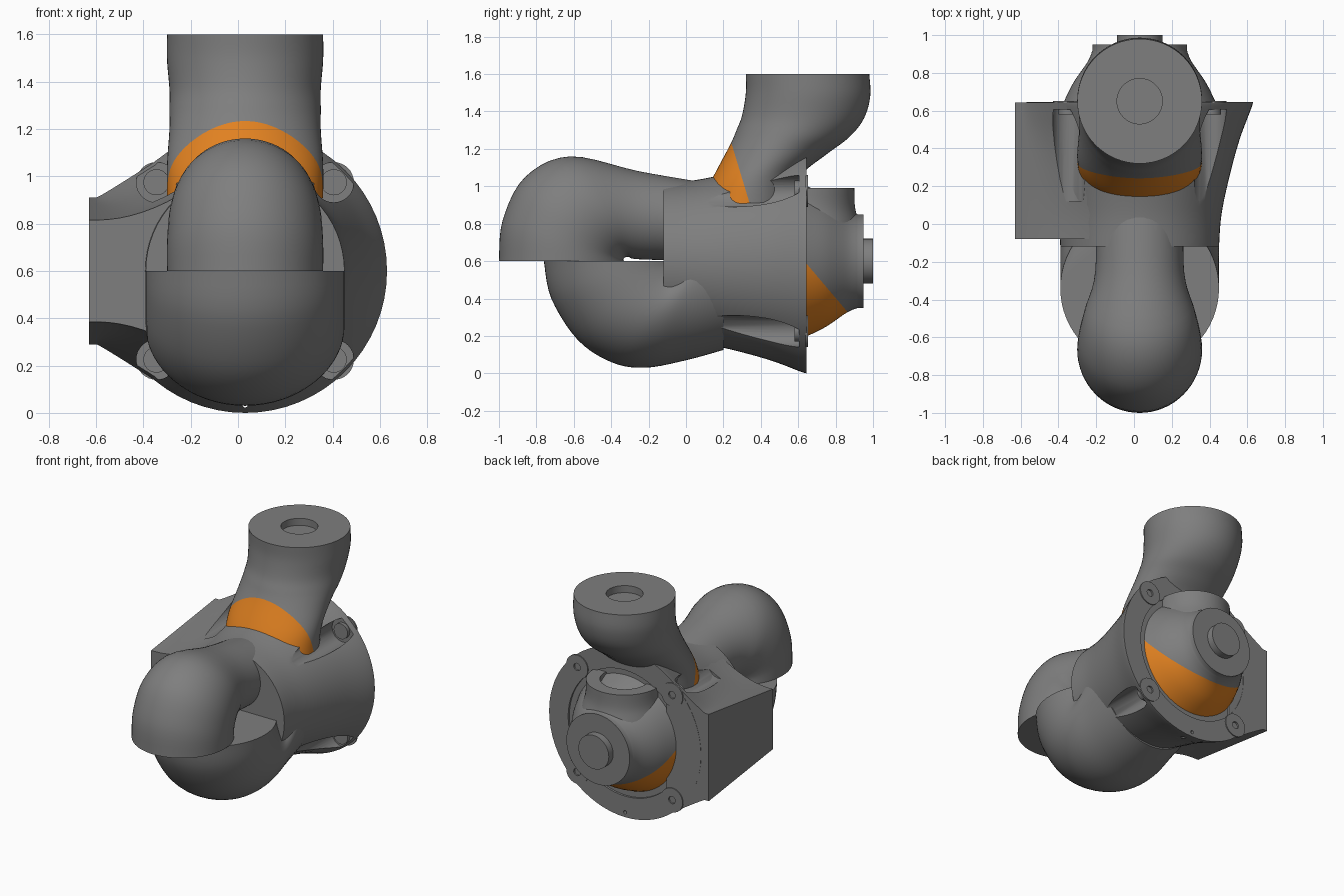
import bpy, bmesh
from math import sin, cos, pi, radians
from mathutils import Vector

if "Cube" in bpy.data.objects:
    bpy.data.objects.remove(bpy.data.objects["Cube"], do_unlink=True)

CX, CZ = 0.03, 0.6      # main axis of the housing
SEG = 64


def material(name, rgb):
    m = bpy.data.materials.new(name)
    m.use_nodes = True
    m.diffuse_color = (*rgb, 1)
    m.node_tree.nodes["Principled BSDF"].inputs["Base Color"].default_value = (*rgb, 1)
    return m


GREY = material("grey", (0.21, 0.21, 0.21))
ORANGE = material("orange", (0.75, 0.22, 0.015))


def loft(name, rings, paint=None):
    """Skin a list of rings; paint = (point, normal) colours the back side of a plane orange."""
    bm = bmesh.new()
    vs = [[bm.verts.new(p) for p in ring] for ring in rings]
    n = len(rings[0])
    for a, b in zip(vs, vs[1:]):
        for i in range(n):
            j = (i + 1) % n
            bm.faces.new((a[i], a[j], b[j], b[i]))
    bm.faces.new(vs[0])
    bm.faces.new(vs[-1])
    bmesh.ops.recalc_face_normals(bm, faces=bm.faces)
    if paint:
        point, normal = Vector(paint[0]), Vector(paint[1])
        bmesh.ops.bisect_plane(bm, geom=bm.verts[:] + bm.edges[:] + bm.faces[:],
                               plane_co=point, plane_no=normal)
        for f in bm.faces:
            if (f.calc_center_median() - point).dot(normal) < 0:
                f.material_index = 1
    me = bpy.data.meshes.new(name)
    bm.to_mesh(me)
    bm.free()
    me.materials.append(GREY)
    me.materials.append(ORANGE)
    ob = bpy.data.objects.new(name, me)
    bpy.context.collection.objects.link(ob)
    return ob


def smooth(ob):
    bpy.ops.object.select_all(action="DESELECT")
    ob.select_set(True)
    bpy.context.view_layer.objects.active = ob
    bpy.ops.object.shade_smooth_by_angle(angle=radians(35))


def lathe(name, profile, x=CX, z=CZ, seg=SEG, paint=None):
    """Turn (y, radius) pairs about a front-to-back axis."""
    turn = [2 * pi * i / seg for i in range(seg)]
    return loft(name, [[(x + r * cos(t), y, z + r * sin(t)) for t in turn]
                       for y, r in profile], paint)


def section(ay, az, by, bz, w):
    """Oval ring through two points of the side outline, with half width w."""
    a, b = Vector((CX, ay, az)), Vector((CX, by, bz))
    mid, half = (a + b) / 2, (a - b) / 2
    return [mid + half * cos(2 * pi * i / SEG) + Vector((w * sin(2 * pi * i / SEG), 0, 0))
            for i in range(SEG)]


def spline(rows, steps=5):
    """Pass a smooth curve through rows of numbers."""
    out = []
    for i in range(len(rows) - 1):
        p0, p1, p2 = rows[max(i - 1, 0)], rows[i], rows[i + 1]
        p3 = rows[min(i + 2, len(rows) - 1)]
        for s in range(steps):
            t = s / steps
            out.append([b + 0.5 * t * (c - a + t * (2*a - 5*b + 4*c - d + t * (3*(b - c) + d - a)))
                        for a, b, c, d in zip(p0, p1, p2, p3)])
    return out + [rows[-1]]


def cut(ob, cutters):
    bpy.context.view_layer.objects.active = ob
    for c in cutters:
        m = ob.modifiers.new("cut", "BOOLEAN")
        m.operation, m.solver, m.object = "DIFFERENCE", "EXACT", c
        bpy.ops.object.modifier_apply(modifier=m.name)


# Flared housing with rear flange and shallow rear recess
flare = spline([(-.12, .42), (.05, .433), (.25, .475), (.45, .53), (.61, .59), (.645, .6)])
housing = lathe("housing", flare + [(.645, .45), (.63, .45)])


def flare_radius(y):
    for (y0, r0), (y1, r1) in zip(flare, flare[1:]):
        if y <= y1:
            return r0 + (r1 - r0) * (y - y0) / (y1 - y0)
    return flare[-1][1]


# Tapered side block, blended into the housing with concave fillets
block_rings = []
for k in range(9):
    s = k / 8
    y = -.08 + s * .723
    h, r = .215 + .095 * s, flare_radius(y) - .004
    ang = radians(57)
    p0, p2 = Vector((-.63, h)), Vector((-r * cos(ang), r * sin(ang)))
    p1 = Vector((p2.x - (p2.y - h) / cos(ang) * sin(ang), h))
    side = [Vector((-.66, h))]
    for i in range(9):
        t = i / 8
        side.append(p0 * (1 - t)**2 + p1 * 2 * t * (1 - t) + p2 * t * t)
    outline = side + [Vector((p.x, -p.y)) for p in reversed(side)]
    block_rings.append([(CX + p.x, y, CZ + p.y) for p in outline])
block = loft("side_block", block_rings)

# Bolt pockets, bolt holes and drain hole
cutters = []
bolts = [(CX + sx * .375, CZ + sz * .375) for sx in (-1, 1) for sz in (-1, 1)]
for x, z in bolts:
    cutters.append(lathe("pocket_cutter", [(.12, .085), (.605, .085)], x, z, 32))
    cutters.append(lathe("hole_cutter", [(.5, .026), (.7, .026)], x, z, 24))
cutters.append(lathe("drain_cutter", [(.4, .012), (.7, .012)], CX, .035, 16))
cut(housing, cutters)
cut(block, cutters)
for c in cutters:
    bpy.data.objects.remove(c, do_unlink=True)
smooth(housing)
smooth(block)

# Bolt collars in the pockets and lugs on the rear of the flange
for x, z in bolts:
    for name, y0, y1, r in (("bolt_collar", .58, .61, .055), ("flange_lug", .64, .652, .085)):
        smooth(lathe(name, [(y0, .026), (y0, r), (y1, r), (y1, .026), (y0, .026)], x, z, 32))

# Front upper elbow, opening downward
smooth(loft("upper_elbow", [section(*q) for q in spline([
    (-1, .6, -.33, .6, .33), (-.98, .82, -.335, .61, .33), (-.86, 1.05, -.325, .62, .32),
    (-.62, 1.16, -.305, .622, .29), (-.25, 1.08, -.25, .61, .235), (.1, 1.02, .1, .6, .235)])]))

# Front lower elbow, opening upward
smooth(loft("lower_elbow", [section(*q) for q in spline([
    (-.76, .6, .08, .6, .42), (-.72, .4, .08, .62, .42), (-.58, .18, .08, .64, .42),
    (-.4, .06, .08, .67, .42), (-.22, .03, .08, .75, .42), (0, .07, .1, .9, .42),
    (.2, .125, .2, 1.0, .42)])]))

# Top pipe with socket in its end and an orange front band
pipe = [section(*q) for q in spline([
    (.32, 1.6, .98, 1.6, .33), (.32, 1.5, .985, 1.48, .33), (.3, 1.38, .95, 1.36, .32),
    (.27, 1.3, .87, 1.26, .32), (.235, 1.22, .75, 1.17, .32), (.14, 1.04, .62, 1.06, .33),
    (.08, .9, .6, .92, .33)])]
socket = [section(.53, z, .77, z, .12) for z in (1.55, 1.6)]
smooth(loft("top_pipe", socket + pipe, ((0, .24, 1.24), (0, 1, .303))))

# Rear domed elbow with orange underside, flat face and knob
smooth(lathe("rear_dome", spline([(.6, .42), (.65, .4), (.75, .35), (.86, .275), (.92, .25)])
             + [(.95, .25)], paint=((0, .65, .58), (0, 1.18, 1))))
smooth(lathe("rear_knob", [(.93, .12), (1.0, .12)]))
neck = spline([(.6, .29), (.75, .29), (.88, .255), (.99, .25)]) + [(.99, .16), (.95, .16)]
smooth(loft("rear_neck", [section(.65 - r, z, .65 + r, z, r) for z, r in neck]))
